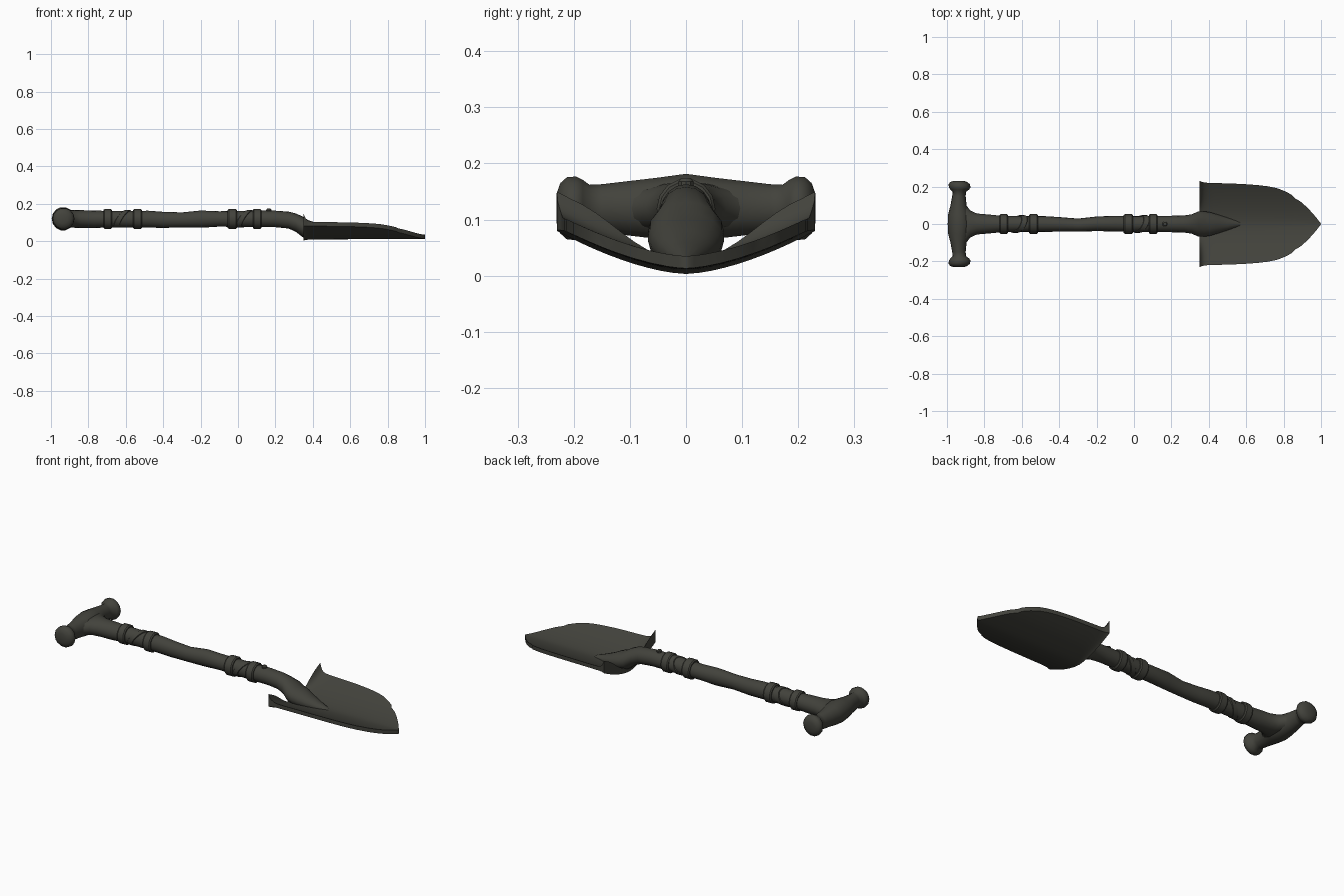
import bpy, bmesh, math
from mathutils import Vector

if "Cube" in bpy.data.objects:
    bpy.data.objects.remove(bpy.data.objects["Cube"])

# single dark olive-grey metal
mat = bpy.data.materials.new("dark_olive_metal")
mat.diffuse_color = (0.055, 0.055, 0.045, 1)
mat.use_nodes = True
mat.node_tree.nodes["Principled BSDF"].inputs["Base Color"].default_value = mat.diffuse_color


def finish(bm, name, angle=40):
    bmesh.ops.recalc_face_normals(bm, faces=bm.faces)
    me = bpy.data.meshes.new(name)
    bm.to_mesh(me)
    bm.free()
    me.materials.append(mat)
    for p in me.polygons:
        p.use_smooth = True
    me.set_sharp_from_angle(angle=math.radians(angle))
    ob = bpy.data.objects.new(name, me)
    bpy.context.collection.objects.link(ob)
    return ob


def loft(name, rings, u, v, n=14, angle=40):
    """Skin ellipses: each ring is (centre, radius along u, radius along v)."""
    bm = bmesh.new()
    u, v = Vector(u), Vector(v)
    loops = []
    for c, ru, rv in rings:
        loops.append([bm.verts.new(Vector(c) + u * ru * math.cos(2 * math.pi * i / n)
                                   + v * rv * math.sin(2 * math.pi * i / n)) for i in range(n)])
    for a, b in zip(loops, loops[1:]):
        for i in range(n):
            j = (i + 1) % n
            bm.faces.new((a[i], a[j], b[j], b[i]))
    bm.faces.new(loops[0])
    bm.faces.new(loops[-1])
    return finish(bm, name, angle)


X, Y, Z = (1, 0, 0), (0, 1, 0), (0, 0, 1)

# shaft: flares into the grip, wobbles, then bends down into the blade socket
# (x, y centre, z centre, y radius, z radius)
shaft = [(-.945, 0, .12, .150, .042), (-.915, 0, .12, .130, .044), (-.895, 0, .12, .098, .047),
         (-.875, 0, .12, .072, .048), (-.84, 0, .118, .056, .048), (-.77, 0, .117, .050, .047),
         (-.70, 0, .118, .043, .044), (-.55, 0, .118, .042, .044), (-.48, 0, .118, .042, .045),
         (-.40, -.002, .114, .039, .043), (-.30, -.006, .114, .035, .040),
         (-.20, .001, .118, .039, .046), (-.10, .002, .119, .042, .041),
         (.0, 0, .119, .042, .043), (.10, 0, .119, .043, .044), (.20, 0, .119, .044, .044),
         (.27, 0, .113, .046, .045), (.31, 0, .099, .052, .049), (.345, 0, .077, .068, .055),
         (.375, 0, .063, .068, .050), (.41, 0, .055, .062, .046), (.45, 0, .045, .050, .035),
         (.50, 0, .035, .034, .024), (.57, 0, .026, .010, .008)]
loft("shaft", [((x, y, z), ry, rz) for x, y, z, ry, rz in shaft], Y, Z, 16, 50)

# T grip with swollen knobs: (y, x centre, x radius, z radius), mirrored
half = [(.05, -.937, .057, .056), (.10, -.938, .043, .050), (.15, -.936, .036, .044),
        (.172, -.934, .036, .043), (.184, -.932, .050, .052), (.196, -.932, .058, .058),
        (.212, -.934, .057, .057), (.224, -.937, .046, .046), (.231, -.938, .026, .026)]
grip = [(-y, x, a, b) for y, x, a, b in reversed(half)] + [(0, -.935, .061, .063)] + half
loft("grip", [((x, y, .12), a, b) for y, x, a, b in grip], X, Z, 14, 50)

# collars in two pairs
for i, (x, w) in enumerate([(-.697, .023), (-.537, .024), (-.03, .025), (.102, .023)]):
    prof = [(-w, .042), (-w, .049), (-w + .006, .054), (w - .006, .054), (w, .049), (w, .042)]
    loft(f"collar_{i + 1}", [((x + d, 0, .119), r * .97, r) for d, r in prof], Y, Z, 14, 35)

# diagonal binding between each pair of collars
for k, xc in enumerate((-.617, .036)):
    bm = bmesh.new()
    n, loops = 20, []
    for i in range(n):
        a = 2 * math.pi * i / n
        dx = .032 * math.sin(a + .6)
        loops.append([bm.verts.new((xc + dx + e, r * math.cos(a), .119 + r * math.sin(a)))
                      for e, r in ((-.018, .040), (-.014, .047), (.014, .047), (.018, .040))])
    for i in range(n):
        a, b = loops[i], loops[(i + 1) % n]
        for j in range(4):
            bm.faces.new((a[j], a[(j + 1) % 4], b[(j + 1) % 4], b[j]))
    finish(bm, f"binding_{k + 1}", 35)

# rivet on top of the shaft
loft("rivet", [((.165, 0, .15), .014, .014), ((.165, 0, .168), .014, .014),
               ((.165, 0, .174), .009, .009)], X, Y, 10, 35)

# dished blade: (x, half width) rows, with an upturned foot rest at the rear
rows = [(.350, .230), (.356, .229), (.364, .225), (.376, .222), (.395, .220), (.43, .219),
        (.50, .217), (.58, .214), (.66, .208), (.72, .201), (.77, .190), (.81, .174),
        (.845, .155), (.858, .139), (.89, .120), (.92, .094), (.95, .063), (.975, .034),
        (.99, .014), (.999, .003)]
bm = bmesh.new()
N = 20
layers = []
for side in (0, 1):
    grid = []
    for x, w in rows:
        t = (x - .35) / .65
        lip = .042 * math.exp(-(x - .35) / .013)
        row = []
        for i in range(N + 1):
            y = w * (2 * i / N - 1)
            s = min(1, max(0, (abs(y) - .04) / .15))
            z = .031 + .004 * t + .074 * (abs(y) / .225) ** 1.6
            if side == 0:
                z += lip * s * s * (3 - 2 * s)
            else:
                z -= .022 + .006 * math.exp(-(x - .35) / .013)
            row.append(bm.verts.new((x, y, z)))
        grid.append(row)
    for a, b in zip(grid, grid[1:]):
        for i in range(N):
            bm.faces.new((a[i], a[i + 1], b[i + 1], b[i]))
    layers.append(grid)
top, bot = layers
# rim joining upper and lower skins
R = len(rows) - 1
for r in (0, R):
    for i in range(N):
        bm.faces.new((top[r][i], top[r][i + 1], bot[r][i + 1], bot[r][i]))
for c in (0, N):
    for i in range(R):
        bm.faces.new((top[i][c], top[i + 1][c], bot[i + 1][c], bot[i][c]))
finish(bm, "blade", 45)
